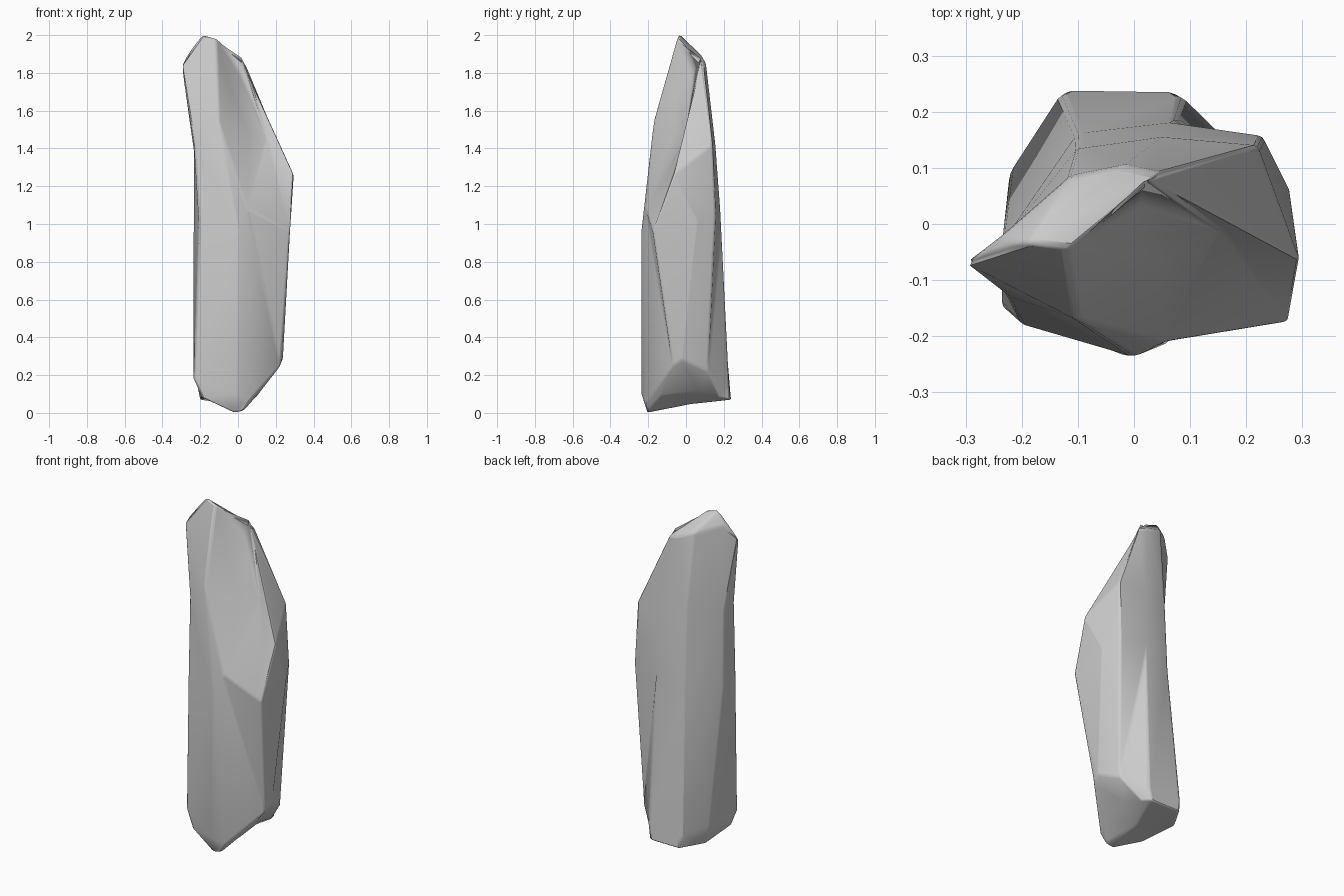
import bpy, bmesh

if "Cube" in bpy.data.objects:
    bpy.data.objects.remove(bpy.data.objects["Cube"])

# vertical ridges of the stone shard, counter-clockwise from the front,
# each running bottom, lower, middle, shoulder, top
RIDGES = {
    "front":       [(-.02, -.205, .0), (-.01, -.237, .1), (0, -.237, .97), (-.1, -.172, 1.54), (-.118, -.045, 1.985)],
    "front_right": [(.03, -.205, .01), (.06, -.212, .06), (.05, -.212, 1.08), (.05, -.06, 1.485), (-.035, -.05, 1.69)],
    "right_front": [(.1, -.13, .09), (.225, -.07, .25), (.275, -.175, .96), (.15, -.01, 1.455), (.01, .03, 1.78)],
    "right":       [(.11, .06, .12), (.237, -.02, .28), (.277, .06, 1.02), (.295, -.065, 1.26), (.035, .075, 1.83)],
    "right_back":  [(.1, .175, .085), (.2, .115, .22), (.23, .157, 1.05), (.22, .14, 1.42), (.045, .092, 1.84)],
    "back":        [(.075, .235, .07), (.085, .228, .14), (.07, .187, 1.0), (.05, .155, 1.42), (-.02, .105, 1.855)],
    "back_left":   [(-.12, .238, .07), (-.13, .232, .14), (-.1, .16, 1.0), (-.1, .135, 1.45), (-.115, .085, 1.89)],
    "left":        [(-.2, .1, .07), (-.222, .09, .18), (-.236, -.02, .97), (-.235, -.03, 1.4), (-.235, -.02, 1.93)],
    "left_front":  [(-.19, -.16, .08), (-.236, -.15, .18), (-.205, -.177, 1.0), (-.235, -.12, 1.45), (-.3, -.07, 1.85)],
}

bm = bmesh.new()
cols = [[bm.verts.new(p) for p in ridge] for ridge in RIDGES.values()]
tip = bm.verts.new((-.19, -.035, 2.005))
base = bm.verts.new((-.01, .02, .045))
crest = cols[0][-1]

# side facets and a fan closing the base
for i, a in enumerate(cols):
    b = cols[(i + 1) % len(cols)]
    for j in range(len(a) - 1):
        bm.faces.new((a[j], b[j], b[j + 1], a[j + 1]))
    bm.faces.new((b[0], a[0], base))
    # notch wall fans from the crest, the rest of the cap from the tip
    if 1 <= i <= 3:
        bm.faces.new((a[-1], b[-1], crest))
    elif i > 3:
        bm.faces.new((a[-1], b[-1], tip))
bm.faces.new((crest, cols[4][-1], tip))
bmesh.ops.triangulate(bm, faces=bm.faces[:], quad_method='SHORT_EDGE')
bmesh.ops.recalc_face_normals(bm, faces=bm.faces[:])

mesh = bpy.data.meshes.new("stone_shard")
bm.to_mesh(mesh)
bm.free()
shard = bpy.data.objects.new("stone_shard", mesh)
bpy.context.collection.objects.link(shard)

# worn edges
bevel = shard.modifiers.new("worn_edges", 'BEVEL')
bevel.width = .012
bevel.segments = 2
bevel.limit_method = 'ANGLE'
bevel.angle_limit = .45

bpy.context.view_layer.objects.active = shard
shard.select_set(True)
bpy.ops.object.shade_smooth_by_angle(angle=.8)
